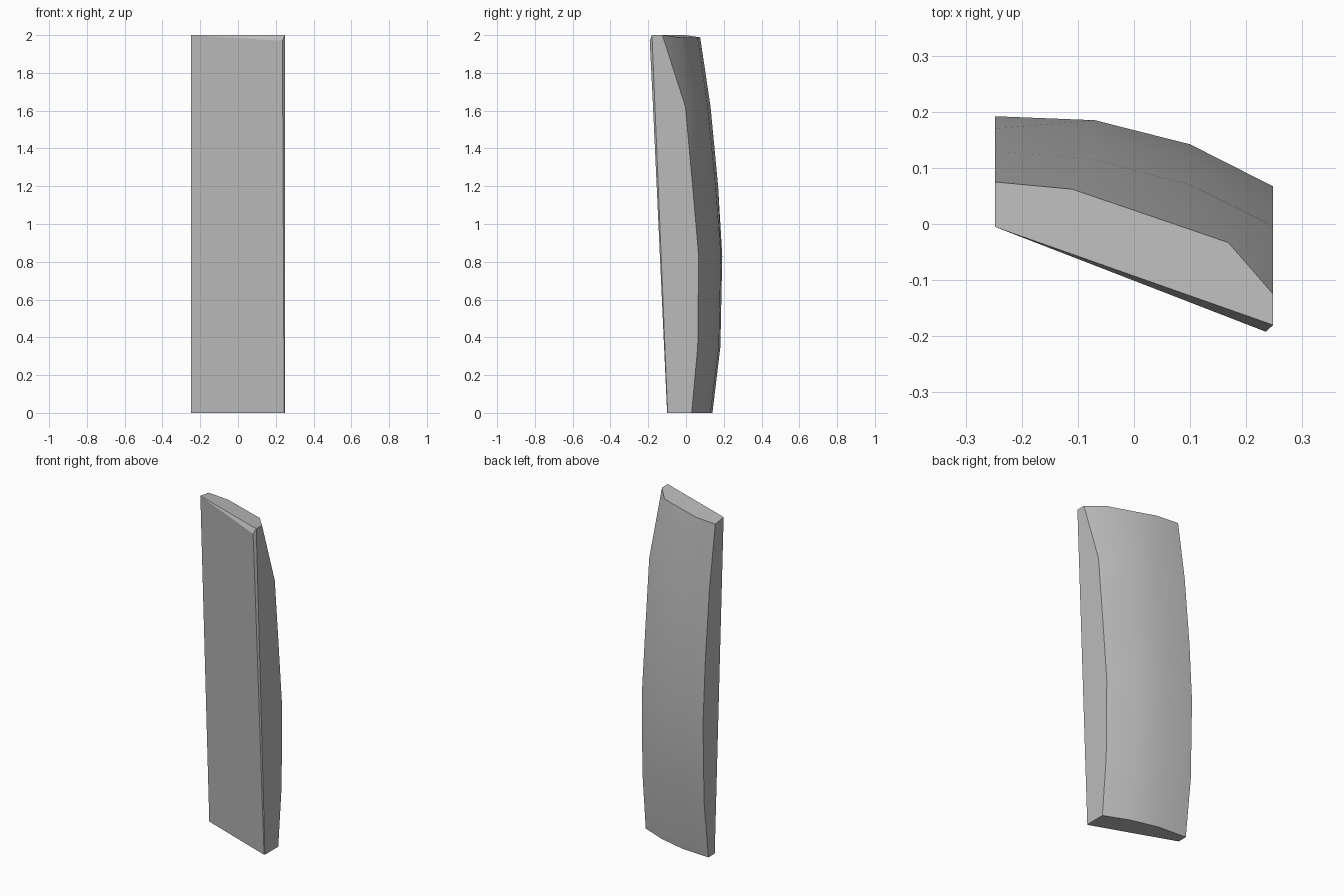
import bpy
import bmesh
from math import radians

cube = bpy.data.objects.get("Cube")
if cube:
    bpy.data.objects.remove(cube, do_unlink=True)

# Single stone grey
grey = bpy.data.materials.new("stone_grey")
grey.use_nodes = True
colour = (0.5, 0.5, 0.5, 1)
grey.diffuse_color = colour
grey.node_tree.nodes["Principled BSDF"].inputs["Base Color"].default_value = colour

HEIGHT = 2
HALF_WIDTH = 0.248

# Height of each section and the depth of its curved back, from -x to +x
back_x = (-HALF_WIDTH, -0.07, 0.1, HALF_WIDTH)
top_x = (-HALF_WIDTH, -0.11, 0.168, HALF_WIDTH)
sections = [
    (0, (0.14, 0.13, 0.09, 0.03)),
    (0.35, (0.182, 0.174, 0.132, 0.062)),
    (0.83, (0.192, 0.185, 0.142, 0.067)),
    (1.2, (0.17, 0.157, 0.113, 0.035)),
    (1.62, (0.13, 0.115, 0.07, -0.003)),
    (HEIGHT, (0.075, 0.062, -0.033, -0.125)),
]


def mix(a, b, t):
    return a + (b - a) * t


def section_points(z, depths):
    """One outline: flat front, narrow corner chamfer, straight side, curved back."""
    t = z / HEIGHT
    is_top = z == HEIGHT
    points = [
        (-HALF_WIDTH, mix(0.08, -0.005, t), z),
        (mix(0.244, 0.235, t), mix(-0.1, -0.192, t), z - 0.03 * is_top),
        (HALF_WIDTH, mix(-0.097, -0.18, t), z),
    ]
    outline = list(zip(top_x if is_top else back_x, depths))
    for x, y in reversed(outline):
        drop = 0.012 if is_top and x < HALF_WIDTH else 0
        points.append((x, y, z - drop))
    return points


# Loft the sections into a leaning slab
bm = bmesh.new()
rings = [[bm.verts.new(p) for p in section_points(*s)] for s in sections]
for low, high in zip(rings, rings[1:]):
    count = len(low)
    for i in range(count):
        j = (i + 1) % count
        bm.faces.new((low[i], low[j], high[j], high[i]))

# Base, top and the thin sloping lip along the top front edge
bm.faces.new(reversed(rings[0]))
top = rings[-1]
bm.faces.new([top[0]] + top[2:])
bm.faces.new(top[:3])
bmesh.ops.recalc_face_normals(bm, faces=bm.faces)

mesh = bpy.data.meshes.new("stone_slab")
bm.to_mesh(mesh)
bm.free()
mesh.materials.append(grey)
slab = bpy.data.objects.new("stone_slab", mesh)
bpy.context.collection.objects.link(slab)

# Smooth back with crisp corners
bpy.ops.object.select_all(action="DESELECT")
slab.select_set(True)
bpy.context.view_layer.objects.active = slab
bpy.ops.object.shade_smooth_by_angle(angle=radians(30))
